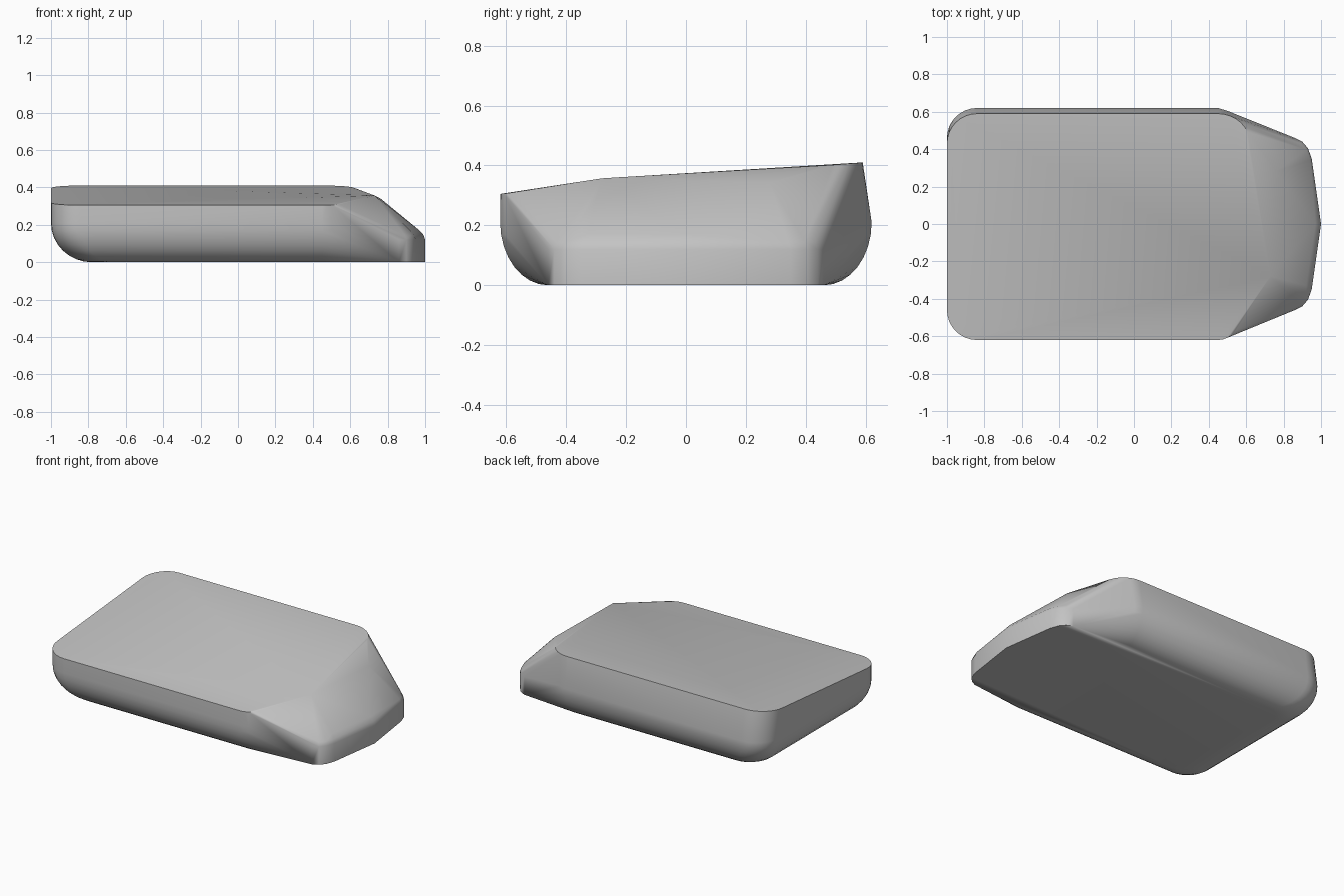
import bpy, bmesh
from math import sin, cos, pi

cube = bpy.data.objects.get("Cube")
if cube:
    bpy.data.objects.remove(cube, do_unlink=True)

grey = bpy.data.materials.new("plain grey")
grey.use_nodes = True
colour = (0.55, 0.55, 0.55, 1)
grey.diffuse_color = colour
grey.node_tree.nodes["Principled BSDF"].inputs["Base Color"].default_value = colour

STEPS = 8
points = []


def corner(cx, cy, rx, ry, start):
    """Quarter ellipse in plan, as (x, y) pairs."""
    return [(cx + rx * cos(start + pi / 2 * i / STEPS),
             cy + ry * sin(start + pi / 2 * i / STEPS)) for i in range(STEPS + 1)]


def both_sides(x, y, z):
    points.extend([(x, y, z), (x, -y, z)])


# Rounded underside: rings shrinking towards the flat bottom
for i in range(STEPS + 1):
    a = pi / 2 * i / STEPS
    shrink = 1 - sin(a)
    z = 0.21 * (1 - cos(a))
    half, left, r = 0.62 - 0.16 * shrink, -1 + 0.22 * shrink, 0.16 - 0.05 * shrink
    for x, y in corner(left + r, half - r, r, r, pi / 2):
        both_sides(x, y, z)
    both_sides(0.45, half, z)
    both_sides(0.5, half - 0.015, z)

# Sloping top rim, lower at the front than at the back
rim = corner(-0.84, 0.43, 0.16, 0.16, pi / 2) + corner(0.45, 0.43, 0.17, 0.16, 0)
rim += corner(-0.84, -0.46, 0.16, 0.16, pi) + corner(0.45, -0.46, 0.13, 0.16, 1.5 * pi)
points += [(x, y, 0.305 + 0.087 * (y + 0.62)) for x, y in rim]

# Ridge where the top breaks down towards the nose
points += [(0.73, -0.28, 0.357), (0.76, 0.28, 0.342)]

# Nose: upright wall, then a narrow bevel
for x, y in [(0.86, 0.46), (0.9, 0.44), (0.93, 0.405), (0.95, 0.35), (1, 0)]:
    both_sides(x, y, 0)
    both_sides(x, y, 0.12)
    both_sides(x - 0.008, y * 0.98, 0.145)
    both_sides(x - 0.03, y * 0.94, 0.17)

# Skin the body over the construction points
bm = bmesh.new()
for p in points:
    bm.verts.new(p)
bmesh.ops.remove_doubles(bm, verts=bm.verts[:], dist=0.0005)
bmesh.ops.convex_hull(bm, input=bm.verts[:])
bmesh.ops.delete(bm, geom=[v for v in bm.verts if not v.link_faces], context='VERTS')
bmesh.ops.dissolve_limit(bm, angle_limit=0.01, verts=bm.verts[:], edges=bm.edges[:])
bmesh.ops.recalc_face_normals(bm, faces=bm.faces[:])
mesh = bpy.data.meshes.new("body")
bm.to_mesh(mesh)
bm.free()
mesh.materials.append(grey)
body = bpy.data.objects.new("body", mesh)
bpy.context.collection.objects.link(body)

# Smooth shading with a crisp rim and base
bpy.ops.object.select_all(action='DESELECT')
body.select_set(True)
bpy.context.view_layer.objects.active = body
bpy.ops.object.shade_smooth_by_angle(angle=0.7)
